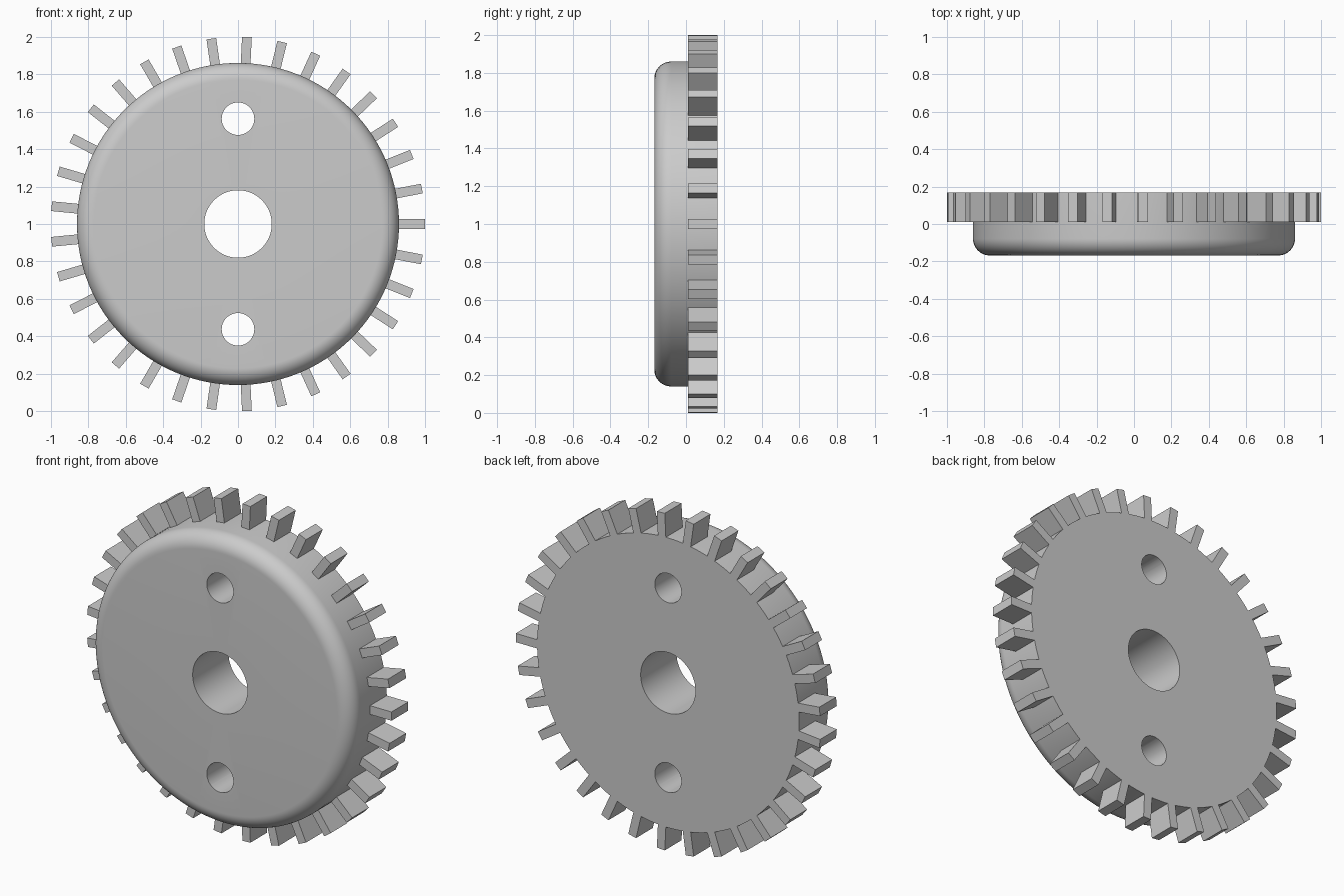
import bpy, bmesh
from math import cos, sin, pi
from mathutils import Matrix, Vector

cube = bpy.data.objects.get("Cube")
if cube:
    bpy.data.objects.remove(cube, do_unlink=True)

SEGMENTS = 128
HALF = 0.168          # half thickness of the disc
RADIUS, BORE, FILLET = 0.86, 0.18, 0.09
TEETH, TOOTH_FRONT, TOOTH_WIDTH = 33, 0.011, 0.052
CENTRE = Vector((0, 0, 1))

grey = bpy.data.materials.new("plain grey")
grey.use_nodes = True
colour = (0.6, 0.6, 0.6, 1)
grey.diffuse_color = colour
grey.node_tree.nodes["Principled BSDF"].inputs["Base Color"].default_value = colour


def make_object(name, bm):
    bmesh.ops.recalc_face_normals(bm, faces=bm.faces)
    mesh = bpy.data.meshes.new(name)
    bm.to_mesh(mesh)
    bm.free()
    mesh.materials.append(grey)
    obj = bpy.data.objects.new(name, mesh)
    bpy.context.collection.objects.link(obj)
    return obj


def activate(obj):
    bpy.ops.object.select_all(action='DESELECT')
    obj.select_set(True)
    bpy.context.view_layer.objects.active = obj


# Disc: a closed profile (radius, depth) with a rounded front rim, spun about y
profile = [(BORE, HALF), (BORE, -HALF)]
for i in range(13):
    a = pi / 2 * i / 12
    profile.append((RADIUS - FILLET + FILLET * sin(a), -HALF + FILLET - FILLET * cos(a)))
profile.append((RADIUS, HALF))

bm = bmesh.new()
verts = [bm.verts.new(CENTRE + Vector((r, y, 0))) for r, y in profile]
edges = [bm.edges.new((v, verts[i - 1])) for i, v in enumerate(verts)]
bmesh.ops.spin(bm, geom=verts + edges, cent=CENTRE, axis=(0, 1, 0),
               angle=2 * pi, steps=SEGMENTS)
bmesh.ops.remove_doubles(bm, verts=bm.verts, dist=0.0001)
disc = make_object("disc", bm)

# Two round through holes above and below the bore
bm = bmesh.new()
for side in (-1, 1):
    place = Matrix.Translation(CENTRE + Vector((0, 0, side * 0.5625)))
    bmesh.ops.create_cone(bm, cap_ends=True, segments=48, radius1=0.087, radius2=0.087,
                          depth=1, matrix=place @ Matrix.Rotation(pi / 2, 4, 'X'))
cutter = make_object("hole_cutter", bm)
cutter.hide_render = True
holes = disc.modifiers.new("holes", 'BOOLEAN')
holes.operation = 'DIFFERENCE'
holes.solver = 'EXACT'
holes.object = cutter
activate(disc)
bpy.ops.object.modifier_apply(modifier=holes.name)
bpy.data.objects.remove(cutter, do_unlink=True)
bpy.ops.object.shade_smooth_by_angle(angle=pi / 6)

# Teeth: straight bars around the back half of the rim
inner, outer = RADIUS - 0.003, 1.0
size = Matrix.Diagonal((outer - inner, HALF - TOOTH_FRONT, TOOTH_WIDTH, 1))
offset = Matrix.Translation(((inner + outer) / 2, (HALF + TOOTH_FRONT) / 2, 0))
bm = bmesh.new()
for i in range(TEETH):
    turn = Matrix.Rotation(-2 * pi * i / TEETH, 4, 'Y')
    bmesh.ops.create_cube(bm, size=1, matrix=Matrix.Translation(CENTRE) @ turn @ offset @ size)
make_object("teeth", bm)
